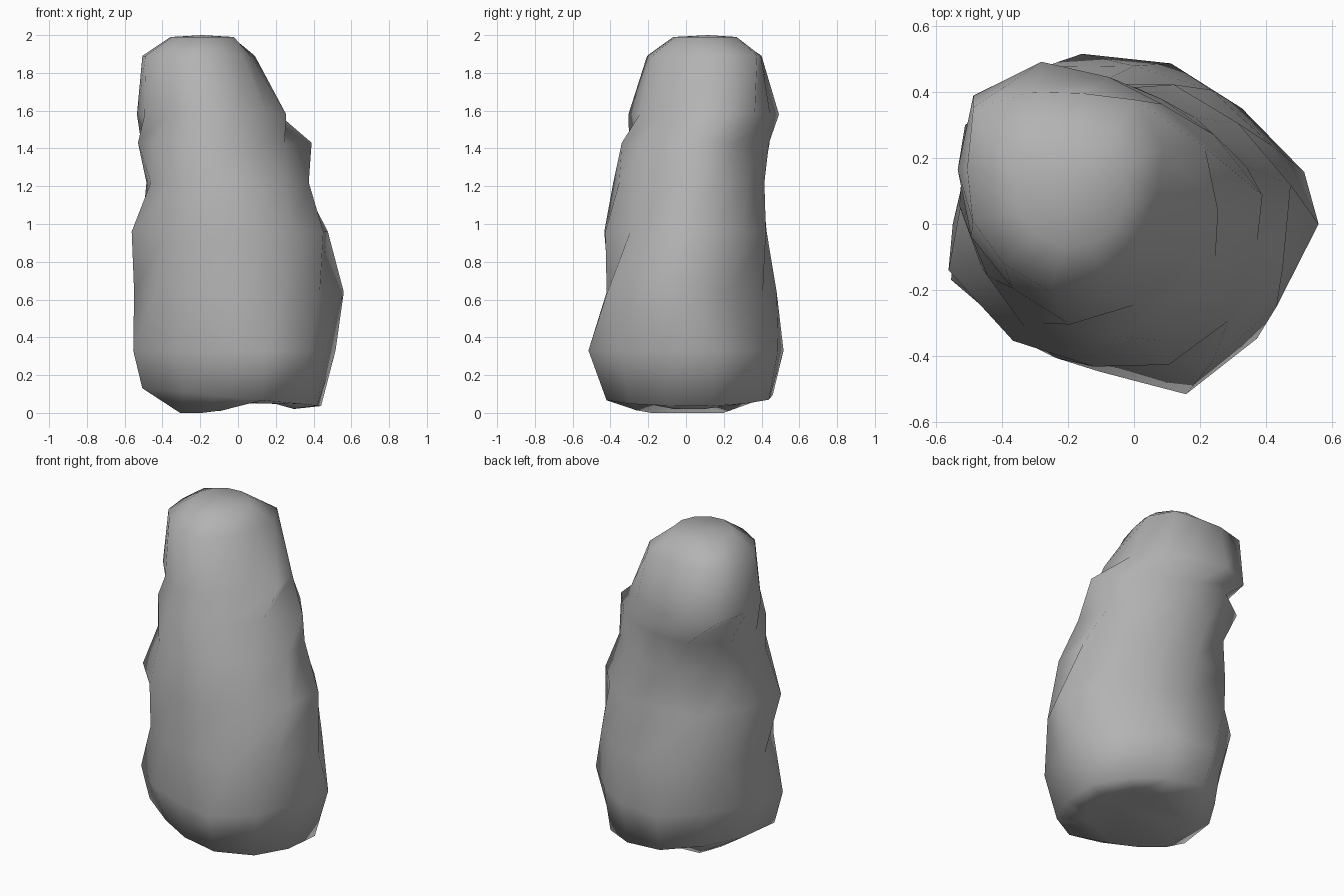
import bpy
import bmesh
from math import radians, cos, sin

default_cube = bpy.data.objects.get("Cube")
if default_cube:
    bpy.data.objects.remove(default_cube, do_unlink=True)

# Single stone colour
stone = bpy.data.materials.new("stone grey")
stone.use_nodes = True
grey = (0.45, 0.45, 0.45, 1)
stone.diffuse_color = grey
shader = next(n for n in stone.node_tree.nodes if n.type == "BSDF_PRINCIPLED")
shader.inputs["Base Color"].default_value = grey
shader.inputs["Roughness"].default_value = 0.9

SIDES = 12


def add_ring(bm, height, centre, start, radii, slope=0.0):
    """Add one cross-section; radii are in hundredths, counter-clockwise from the start angle."""
    ring = []
    for index, radius in enumerate(radii):
        angle = radians(start + index * 360 / SIDES)
        x = centre[0] + cos(angle) * radius / 100
        y = centre[1] + sin(angle) * radius / 100
        ring.append(bm.verts.new((x, y, height + slope * x)))
    return ring


def bridge(bm, lower, upper):
    """Join two neighbouring cross-sections with a band of faces."""
    for index in range(SIDES):
        following = (index + 1) % SIDES
        bm.faces.new((lower[index], lower[following], upper[following], upper[index]))


def close_end(bm, ring, tip):
    """Close an open end with a fan around a central point."""
    centre = bm.verts.new(tip)
    for index in range(SIDES):
        bm.faces.new((ring[index], ring[(index + 1) % SIDES], centre))


bm = bmesh.new()

# Underside, with a shallow groove running front to back
underside = add_ring(bm, 0.0, (-0.02, 0), 17, [33, 28, 28, 24, 29, 27, 30, 25, 27, 26, 30, 32])
for vert in underside:
    vert.co.z += 0.07 * max(0, 1 - abs(vert.co.x - 0.12) / 0.25)
foot = add_ring(bm, 0.08, (0, 0), 17, [46, 44, 45, 48, 46, 48, 53, 42, 41, 44, 44, 43], -0.1)

# Bulging lower body
base = add_ring(bm, 0.33, (0, 0), 17, [54, 48, 50, 54, 49, 52, 58, 49, 46, 54, 51, 48])
belly = add_ring(bm, 0.64, (0, 0), 0, [56, 48, 47, 48, 55, 56, 55, 50, 47, 42, 48, 50])
chest = add_ring(bm, 0.96, (0, 0), 14, [49, 44, 44, 44, 52, 53, 58, 51, 45, 44, 41, 47])

# Narrow waist and leaning upper body
waist = add_ring(bm, 1.22, (-0.06, 0.02), 21, [43, 39, 40, 41, 45, 43, 43, 43, 41, 40, 40, 44])
shoulder = add_ring(bm, 1.43, (-0.08, 0.07), 2, [47, 38, 35, 37, 44, 49, 45, 43, 42, 41, 37, 37])
neck = add_ring(bm, 1.58, (-0.13, 0.1), 21, [37, 34, 35, 42, 46, 41, 39, 38, 41, 37, 36, 39])
crown = add_ring(bm, 1.89, (-0.2, 0.12), 21, [31, 33, 28, 30, 37, 31, 31, 31, 33, 32, 29, 27])
summit = add_ring(bm, 1.99, (-0.19, 0.1), 21, [17] * SIDES)

sections = [underside, foot, base, belly, chest, waist, shoulder, neck, crown, summit]
for lower, upper in zip(sections, sections[1:]):
    bridge(bm, lower, upper)
close_end(bm, summit, (-0.19, 0.12, 2.0))
close_end(bm, underside, (0.1, 0.0, 0.08))
bmesh.ops.recalc_face_normals(bm, faces=bm.faces)

# Smoothly shaded boulder
mesh = bpy.data.meshes.new("boulder")
for face in bm.faces:
    face.smooth = True
bm.to_mesh(mesh)
bm.free()
mesh.materials.append(stone)
boulder = bpy.data.objects.new("boulder", mesh)
bpy.context.collection.objects.link(boulder)
